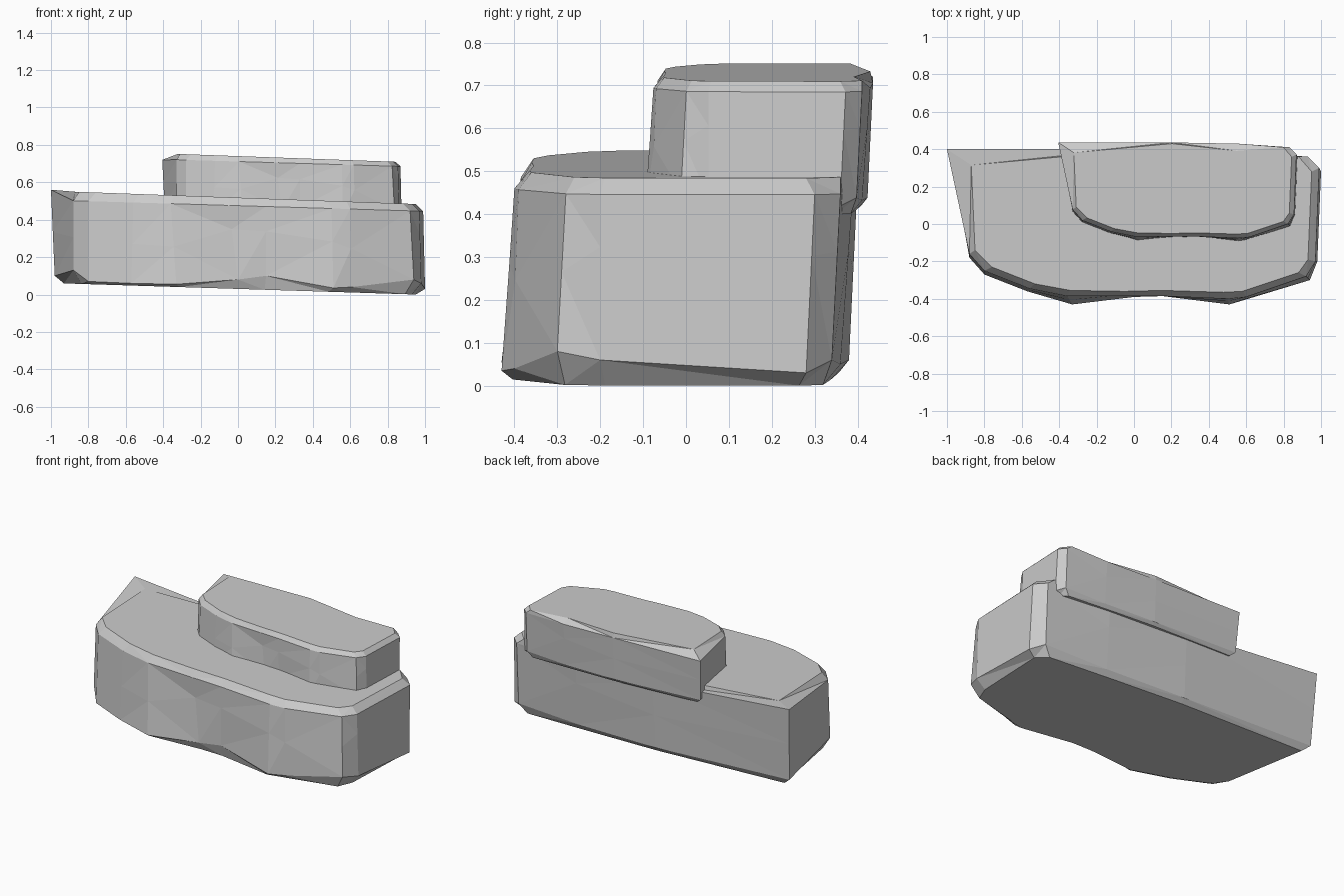
import bpy, bmesh, random
from mathutils import Vector

if "Cube" in bpy.data.objects:
    bpy.data.objects.remove(bpy.data.objects["Cube"])

# Slab outline, counter-clockwise from the back left corner:
# (foot x, foot y, foot z, shoulder x, shoulder y, rim x, rim y)
OUTLINE = [
    (-.98, .37, .10, -1.0, .40, -.87, .315),
    (-.88, -.18, .13, -.88, -.16, -.85, -.14),
    (-.80, -.27, .07, -.80, -.25, -.76, -.23),
    (-.57, -.36, .06, -.56, -.345, -.53, -.32),
    (-.33, -.43, .055, -.36, -.385, -.34, -.355),
    (.00, -.39, .08, -.05, -.385, -.05, -.36),
    (.15, -.385, .10, .15, -.385, .15, -.355),
    (.51, -.43, .035, .50, -.40, .48, -.365),
    (.61, -.40, .04, .60, -.39, .58, -.36),
    (.94, -.30, .08, .92, -.28, .88, -.26),
    (.98, -.20, .06, .97, -.20, .93, -.19),
    (1.0, .28, .03, .99, .30, .95, .28),
    (.93, .34, .06, .93, .36, .88, .36),
    (.50, .36, .05, .50, .39, .49, .33),
    (-.05, .38, .06, -.05, .40, -.05, .39),
]


def rock_slab(name, scale, offset, corner_z):
    """Loft four main rings and a slightly uneven middle ring, then cap."""
    rng = random.Random(4)
    base, foot, middle, shoulder, rim = [], [], [], [], []
    for i, (fx, fy, fz, sx, sy, rx, ry) in enumerate(OUTLINE):
        low = Vector((fx, fy, fz))
        high = Vector((sx, sy, corner_z if i == 0 else .475 - .03 * sx))
        mid = low.lerp(high, rng.uniform(.45, .7))
        if 3 < i < 9:
            mid.y += rng.uniform(-.005, .015)
        base.append(Vector((fx * .95, fy * .94, max(0, .03 - .03 * fx))))
        foot.append(low)
        middle.append(mid)
        shoulder.append(high)
        rim.append(Vector((rx, ry, .518 - .036 * rx)))

    bm = bmesh.new()
    rings = [[bm.verts.new(p) for p in ring]
             for ring in (base, foot, middle, shoulder, rim)]
    n = len(OUTLINE)
    for lower, upper in zip(rings, rings[1:]):
        for i in range(n):
            j = (i + 1) % n
            bm.faces.new((lower[i], lower[j], upper[j], upper[i]))
    bm.faces.new(rings[0][::-1])
    bm.faces.new(rings[-1])
    bmesh.ops.triangulate(bm, faces=bm.faces[:])
    bmesh.ops.recalc_face_normals(bm, faces=bm.faces[:])

    mesh = bpy.data.meshes.new(name)
    bm.to_mesh(mesh)
    bm.free()
    obj = bpy.data.objects.new(name, mesh)
    obj.scale = (scale,) * 3
    obj.location = offset
    bpy.context.collection.objects.link(obj)
    return obj


# Large slab on the ground, smaller copy set back and to the right on top
rock_slab("lower_rock_slab", 1, (0, 0, 0), .56)
rock_slab("upper_rock_slab", .64, (.235, .18, .40), .50)
